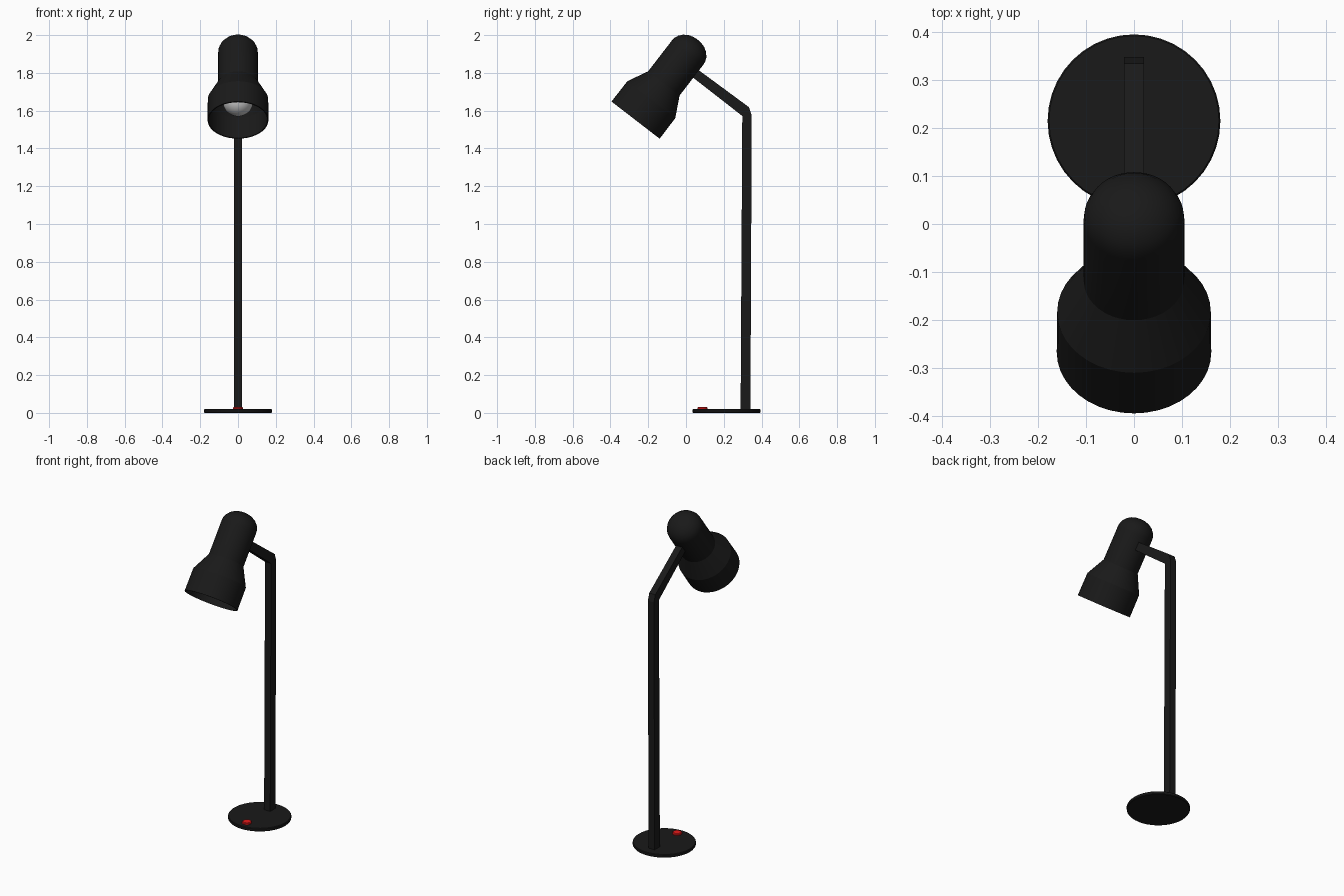
import bpy, bmesh, math
from mathutils import Matrix

if "Cube" in bpy.data.objects:
    bpy.data.objects.remove(bpy.data.objects["Cube"])


def material(name, rgb):
    m = bpy.data.materials.new(name)
    m.diffuse_color = (*rgb, 1)
    m.use_nodes = True
    m.node_tree.nodes["Principled BSDF"].inputs["Base Color"].default_value = m.diffuse_color
    return m


BLACK = material("black", (0.01, 0.01, 0.01))
RED = material("red", (0.8, 0.01, 0.01))


def finish(name, bm, mat=None, matrix=None, smooth=True):
    bmesh.ops.recalc_face_normals(bm, faces=bm.faces)
    me = bpy.data.meshes.new(name)
    bm.to_mesh(me)
    bm.free()
    ob = bpy.data.objects.new(name, me)
    bpy.context.collection.objects.link(ob)
    if matrix:
        ob.matrix_world = matrix
    if mat:
        me.materials.append(mat)
    if smooth:
        me.shade_smooth()
        me.set_sharp_from_angle(angle=math.radians(25))
    return ob


def lathe(name, profile, mat=None, matrix=None, sides=40):
    """Revolve (radius, height) points around local z."""
    bm = bmesh.new()
    verts = [bm.verts.new((r, 0, z)) for r, z in profile]
    edges = [bm.edges.new(p) for p in zip(verts, verts[1:])]
    bmesh.ops.spin(bm, geom=verts + edges, cent=(0, 0, 0), axis=(0, 0, 1),
                   angle=math.tau, steps=sides, use_merge=True)
    bmesh.ops.remove_doubles(bm, verts=bm.verts, dist=1e-5)
    return finish(name, bm, mat, matrix)


# Base disc and switch
lathe("base", [(0, 0), (0.177, 0), (0.18, 0.004), (0.18, 0.016), (0.177, 0.02), (0, 0.02)],
      BLACK, Matrix.Translation((0, 0.215, 0)))
lathe("switch", [(0, 0.015), (0.027, 0.015), (0.027, 0.027), (0.023, 0.031), (0, 0.031)],
      RED, Matrix.Translation((0, 0.088, 0)), 24)

# Bent rectangular stand: side outline extruded across x
outline = [(0.341, 0.01), (0.348, 1.575), (0.334, 1.618), (0.061, 1.819),
           (0.031, 1.78), (0.298, 1.572), (0.289, 0.01)]
bm = bmesh.new()
face = bm.faces.new([bm.verts.new((-0.021, y, z)) for y, z in outline])
ext = bmesh.ops.extrude_face_region(bm, geom=[face])["geom"]
bmesh.ops.translate(bm, vec=(0.042, 0, 0),
                    verts=[v for v in ext if isinstance(v, bmesh.types.BMVert)])
finish("stand", bm, BLACK, smooth=False)

# Tilted head: local origin at the rim centre, local z towards the cap
head = Matrix.Translation((0, -0.267, 1.55)) @ Matrix.Rotation(-0.657, 4, 'X')

# Hollow shade, outer skin then inner skin
lathe("shade", [(0, 0.538), (0.026, 0.536), (0.052, 0.528), (0.076, 0.513), (0.094, 0.492),
                (0.103, 0.47), (0.105, 0.45), (0.105, 0.245), (0.16, 0.137), (0.161, 0),
                (0.155, 0), (0.154, 0.136), (0.099, 0.243), (0.099, 0.45), (0.088, 0.49),
                (0.05, 0.522), (0, 0.532)], BLACK, head)

# Bulb and its socket
R, C = 0.081, 0.127
arc = [(R * math.sin(math.radians(a)), C - R * math.cos(math.radians(a)))
       for a in range(0, 151, 10)]
lathe("bulb", arc + [(0.035, 0.24), (0.035, 0.28), (0, 0.28)], None, head, 32)
lathe("socket", [(0, 0.26), (0.045, 0.26), (0.045, 0.5), (0, 0.5)], BLACK, head, 24)
